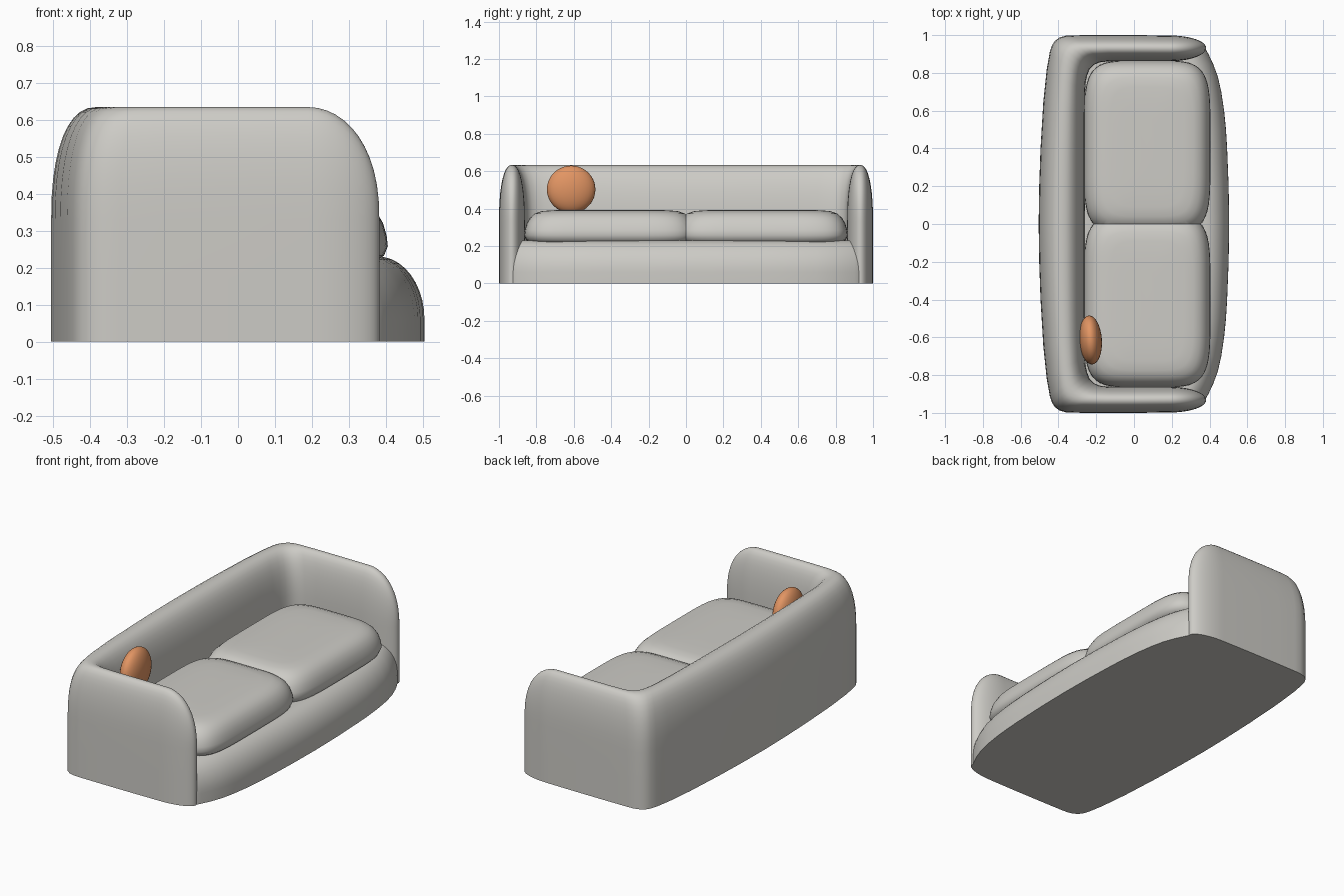
import bpy, bmesh, math

if "Cube" in bpy.data.objects:
    bpy.data.objects.remove(bpy.data.objects["Cube"])


def material(name, rgb):
    m = bpy.data.materials.new(name)
    m.diffuse_color = (*rgb, 1)
    m.use_nodes = True
    m.node_tree.nodes["Principled BSDF"].inputs["Base Color"].default_value = m.diffuse_color
    return m


GREY = material("warm grey fabric", (0.61, 0.60, 0.565))
ORANGE = material("orange fabric", (0.76, 0.30, 0.125))


def finish(bm, name, mat, angle=50):
    bmesh.ops.remove_doubles(bm, verts=bm.verts, dist=0.0005)
    bmesh.ops.recalc_face_normals(bm, faces=bm.faces)
    me = bpy.data.meshes.new(name)
    bm.to_mesh(me)
    bm.free()
    me.materials.append(mat)
    ob = bpy.data.objects.new(name, me)
    bpy.context.collection.objects.link(ob)
    bpy.ops.object.select_all(action='DESELECT')
    ob.select_set(True)
    bpy.context.view_layer.objects.active = ob
    bpy.ops.object.shade_smooth_by_angle(angle=math.radians(angle))
    return ob


def loft(rings, caps=True):
    """Skin a list of closed rings with equal point counts."""
    bm = bmesh.new()
    vs = [[bm.verts.new(p) for p in r] for r in rings]
    n = len(rings[0])
    for a, b in zip(vs, vs[1:]):
        for i in range(n):
            j = (i + 1) % n
            bm.faces.new((a[i], a[j], b[j], b[i]))
    if caps:
        bm.faces.new(vs[0])
        bm.faces.new(vs[-1])
    return bm


def spow(v, e):
    return math.copysign(abs(v) ** e, v)


# Back and arms: one padded wall swept round a U, rounded at the arm ends
stations = []          # outer point, inner point, height factor
for k in range(12, -1, -1):
    a = k / 12 * math.pi / 2
    x = 0.19 + 0.192 * math.sin(a)
    c = max(math.cos(a), 0.0)
    if k == 12:
        c = 0.0
    w = c
    stations.append(((x, 0.932 + 0.066 * w), (x, 0.932 - 0.07 * w), c ** 0.87))
for o, i in [((0.0, 1.0), (0.03, 0.862)), ((-0.2, 1.0), (-0.1, 0.862)),
             ((-0.32, 0.999), (-0.17, 0.858)), ((-0.36, 0.997), (-0.19, 0.853)),
             ((-0.395, 0.987), (-0.213, 0.842)), ((-0.42, 0.968), (-0.235, 0.82)),
             ((-0.435, 0.945), (-0.247, 0.79)), ((-0.446, 0.91), (-0.255, 0.755)),
             ((-0.462, 0.82), (-0.259, 0.70)), ((-0.480, 0.65), (-0.26, 0.58)),
             ((-0.495, 0.40), (-0.26, 0.37)), ((-0.502, 0.2), (-0.26, 0.19))]:
    stations.append((o, i, 1.0))
mirror = [((o[0], -o[1]), (i[0], -i[1]), h) for o, i, h in reversed(stations)]
stations += [((-0.505, 0), (-0.26, 0), 1.0)] + mirror

ZB, ZT, N = 0.33, 0.634, 20
rings = []
for o, i, h in stations:
    ring = [(*o, 0), (*o, 0.17)]
    for k in range(N + 1):
        t = math.pi * k / N
        f = 0.5 - 0.5 * spow(math.cos(t), 2 / 2.3)
        z = ZB + (ZT - ZB) * h * abs(math.sin(t)) ** (2 / 2.3)
        ring.append((o[0] + (i[0] - o[0]) * f, o[1] + (i[1] - o[1]) * f, z))
    ring += [(*i, 0.17), (*i, 0)]
    rings.append(ring)
finish(loft(rings, caps=False), "back_and_arms", GREY)

# Seat base: bulging rounded front, lofted across the width
front = [(0, .504), (.2, .501), (.4, .493), (.5, .487), (.6, .477), (.7, .462),
         (.78, .444), (.85, .418), (.9, .394), (.94, .372), (.965, .34)]
front = [(-y, f) for y, f in reversed(front[1:])] + front
rings = []
for y, f in front:
    ring = [(-0.4, y, 0), (-0.4, y, 0.235)]
    for k in range(11):
        a = math.pi / 2 * k / 10
        ring.append((f - 0.125 + 0.125 * math.sin(a), y, 0.06 + 0.17 * math.cos(a)))
    ring.append((f, y, 0))
    rings.append(ring)
finish(loft(rings), "seat_base", GREY)

# Seat cushions: soft slabs cut flat where they meet
profile = [(.07, .212), (.03, .218), (.01, .233), (0, .258), (.003, .285), (.013, .32),
           (.03, .35), (.055, .373), (.09, .386), (.14, .391), (.22, .393), (.30, .394)]
for side, name in ((1, "left_cushion"), (-1, "right_cushion")):
    rings = []
    for inset, z in profile:
        ring = []
        for k in range(72):
            a = 2 * math.pi * k / 72
            x = 0.07 + (0.335 - inset) * spow(math.cos(a), 2 / 5)
            y = 0.4075 + (0.4575 - inset) * spow(math.sin(a), 2 / 5)
            ring.append((x, side * y, z))
        rings.append(ring)
    bm = loft(rings)
    bmesh.ops.bisect_plane(bm, geom=bm.verts[:] + bm.edges[:] + bm.faces[:],
                           plane_co=(0, 0, 0), plane_no=(0, side, 0), clear_inner=True)
    finish(bm, name, GREY, 60)

# Round throw pillow leaning on the back
bm = bmesh.new()
bmesh.ops.create_uvsphere(bm, u_segments=32, v_segments=20, radius=1)
for v in bm.verts:
    v.co = (v.co.x * 0.06, v.co.y * 0.13, v.co.z * 0.127)
pillow = finish(bm, "throw_pillow", ORANGE)
pillow.location = (-0.23, -0.614, 0.503)
pillow.rotation_euler = (0, 0, math.radians(4))
